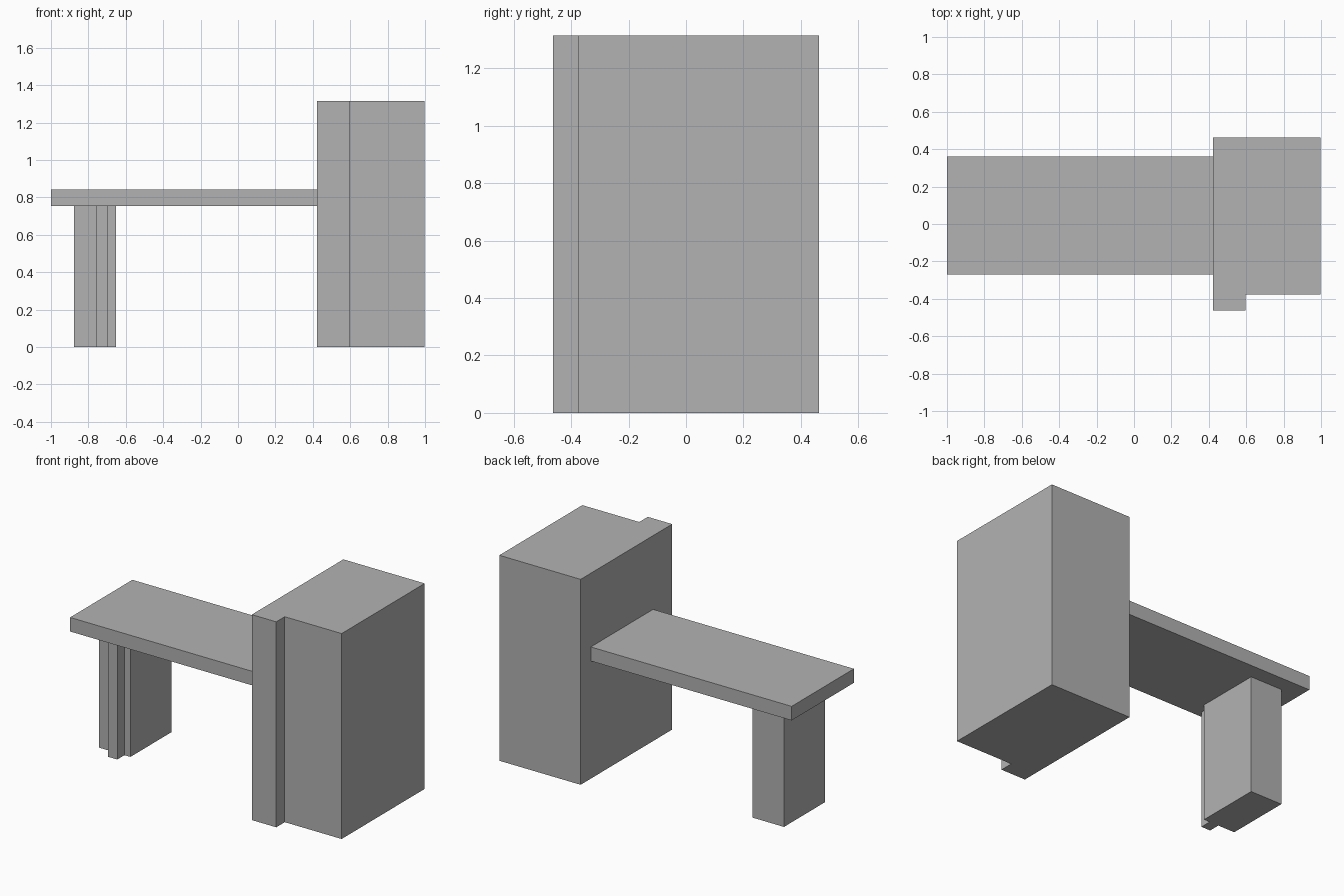
import bpy
import bmesh

old = bpy.data.objects.get("Cube")
if old:
    bpy.data.objects.remove(old, do_unlink=True)

# Single plain grey
GREY = (0.448, 0.448, 0.448, 1.0)
grey = bpy.data.materials.new("plain grey")
grey.use_nodes = True
grey.diffuse_color = GREY
for node in grey.node_tree.nodes:
    if node.type == 'BSDF_PRINCIPLED':
        node.inputs["Base Color"].default_value = GREY


def extrude_plan(name, outline, bottom, top):
    """Raise a floor-plan outline into a flat-sided solid."""
    bm = bmesh.new()
    face = bm.faces.new([bm.verts.new((x, y, bottom)) for x, y in outline])
    raised = bmesh.ops.extrude_face_region(bm, geom=[face])["geom"]
    verts = [v for v in raised if isinstance(v, bmesh.types.BMVert)]
    bmesh.ops.translate(bm, verts=verts, vec=(0, 0, top - bottom))
    bmesh.ops.recalc_face_normals(bm, faces=bm.faces)
    mesh = bpy.data.meshes.new(name)
    bm.to_mesh(mesh)
    bm.free()
    mesh.materials.append(grey)
    obj = bpy.data.objects.new(name, mesh)
    bpy.context.collection.objects.link(obj)
    return obj


def ribbed_plan(left, right, front, back, rib_left, rib_right, rib_front):
    """Rectangle with a rib standing out of its front side."""
    pts = [(left, front), (rib_left, front), (rib_left, rib_front),
           (rib_right, rib_front), (rib_right, front),
           (right, front), (right, back), (left, back)]
    # Drop the doubled corner when the rib is flush with the left side
    return list(dict.fromkeys(pts)) if rib_left > left else pts[2:]


TOP_UNDERSIDE = 0.753

# Tall cabinet with a front rib flush with its inner side
extrude_plan("tall_cabinet",
             ribbed_plan(0.422, 0.998, -0.377, 0.463, 0.422, 0.595, -0.463),
             0, 1.315)

# Desk top butting against the cabinet
extrude_plan("desk_top",
             [(-1, -0.27), (0.422, -0.27), (0.422, 0.36), (-1, 0.36)],
             TOP_UNDERSIDE, 0.843)

# Support leg with a narrow front rib
extrude_plan("support_leg",
             ribbed_plan(-0.876, -0.652, -0.157, 0.26, -0.758, -0.694, -0.23),
             0, TOP_UNDERSIDE)
